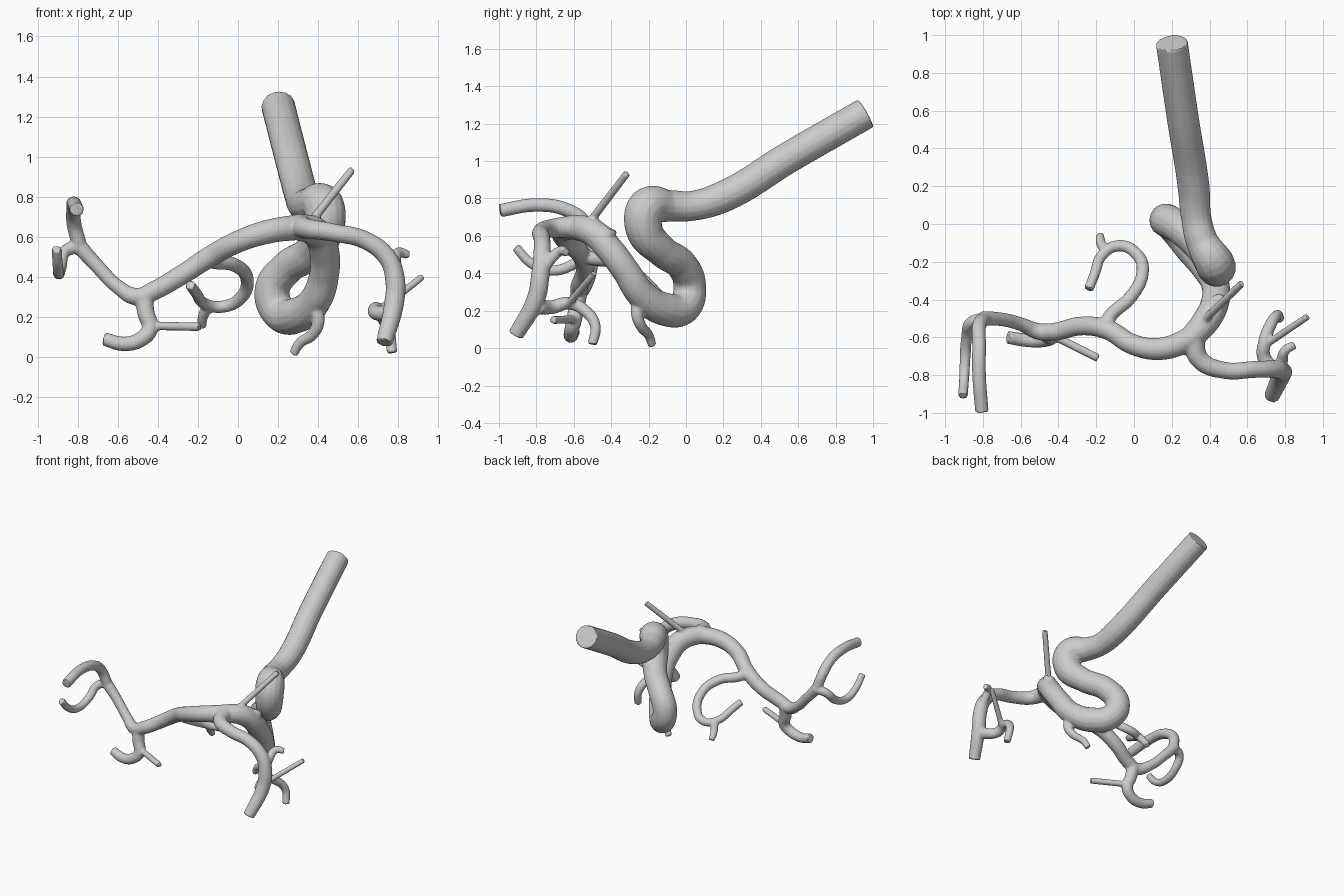
import bpy

curve = bpy.data.curves.new("vessel_tree", 'CURVE')
curve.dimensions = '3D'
curve.bevel_depth = 1.0          # radius comes from each point
curve.bevel_resolution = 6
curve.resolution_u = 8
curve.use_fill_caps = True


def vessel(points, r0, r1, radii=None):
    """Smooth tube through the points, tapering from r0 to r1."""
    s = curve.splines.new('BEZIER')
    n = len(points)
    s.bezier_points.add(n - 1)
    for i, (bp, co) in enumerate(zip(s.bezier_points, points)):
        bp.co = co
        bp.radius = radii[i] if radii else r0 + (r1 - r0) * i / (n - 1)
        bp.handle_left_type = bp.handle_right_type = 'AUTO'


# trunk: straight inlet, upper bend, loop, rise to the main fork
vessel([(.20, .96, 1.255), (.26, .55, 1.02), (.315, .20, .81), (.33, .03, .76),
        (.36, -.09, .76), (.425, -.205, .755), (.43, -.225, .64),
        (.36, -.13, .52), (.24, -.02, .44), (.17, .02, .33),
        (.21, -.01, .22), (.30, -.12, .21), (.39, -.24, .29),
        (.43, -.32, .41), (.43, -.41, .53), (.39, -.50, .62), (.29, -.62, .65)],
       0, 0, [.085, .085, .085, .08, .085, .105, .10, .085, .085, .088,
              .09, .09, .08, .075, .075, .075, .065])
# small bulge and thin spur beside the fork
vessel([(.43, -.45, .56), (.445, -.425, .595), (.45, -.405, .64)], .05, .04)
vessel([(.37, -.51, .68), (.57, -.315, .935)], .022, .02)
# lower twig
vessel([(.39, -.26, .24), (.40, -.26, .17), (.37, -.235, .11),
        (.31, -.20, .07), (.275, -.18, .015)], .035, .023)

# right main branch and its twigs
vessel([(.31, -.61, .65), (.35, -.72, .64), (.48, -.775, .62), (.64, -.77, .58),
        (.75, -.77, .49), (.785, -.78, .38), (.78, -.80, .27), (.73, -.91, .07)],
       0, 0, [.06, .05, .045, .045, .047, .05, .05, .042])
vessel([(.77, -.79, .22), (.69, -.71, .22), (.69, -.63, .24), (.72, -.54, .20),
        (.755, -.485, .12), (.77, -.50, .02)], .04, .026)
vessel([(.71, -.63, .235), (.92, -.49, .40)], .02, .018)
vessel([(.785, -.78, .40), (.785, -.72, .48), (.80, -.67, .52),
        (.85, -.64, .51)], .035, .022)

# left main branch
vessel([(.32, -.60, .65), (.15, -.66, .625), (0, -.64, .575), (-.14, -.56, .50),
        (-.28, -.54, .41), (-.42, -.57, .33), (-.50, -.57, .30),
        (-.60, -.53, .35), (-.70, -.505, .45), (-.80, -.50, .56)],
       0, 0, [.065, .06, .055, .053, .05, .048, .045, .036, .036, .04])
# left end fork: upper arch and hooked twig
vessel([(-.79, -.50, .55), (-.82, -.54, .67), (-.82, -.64, .74),
        (-.82, -.80, .765), (-.805, -.995, .735)], .038, .036)
vessel([(-.79, -.50, .55), (-.86, -.52, .53), (-.885, -.60, .45),
        (-.895, -.73, .415), (-.90, -.83, .455), (-.905, -.91, .54)], .033, .025)
# left lower branch with thin spur
vessel([(-.47, -.57, .31), (-.46, -.585, .22), (-.44, -.60, .14),
        (-.49, -.615, .085), (-.57, -.615, .065), (-.67, -.60, .09)], .046, .034)
vessel([(-.43, -.59, .155), (-.19, -.71, .15)], .022, .022)

# middle looping branch and stub
vessel([(-.16, -.55, .49), (-.12, -.48, .475), (-.02, -.39, .46),
        (.045, -.26, .39), (.01, -.155, .29), (-.08, -.115, .25),
        (-.165, -.16, .265), (-.21, -.27, .32), (-.24, -.345, .36)], .038, .026)
vessel([(-.15, -.14, .255), (-.175, -.10, .20), (-.18, -.06, .15)], .03, .022)

# merge all tubes into one skin with soft junctions
tree = bpy.data.objects.new("vessel_tree", curve)
bpy.context.collection.objects.link(tree)
bpy.context.view_layer.objects.active = tree
tree.select_set(True)
bpy.context.view_layer.update()
bpy.ops.object.convert(target='MESH')
tree = bpy.context.object
remesh = tree.modifiers.new("merge", 'REMESH')
remesh.mode = 'VOXEL'
remesh.voxel_size = .008
soften = tree.modifiers.new("soften", 'SMOOTH')
soften.factor = .5
soften.iterations = 3
bpy.ops.object.convert(target='MESH')
tree = bpy.context.object
tree.name = "vessel_tree"
bpy.ops.object.shade_smooth_by_angle()
